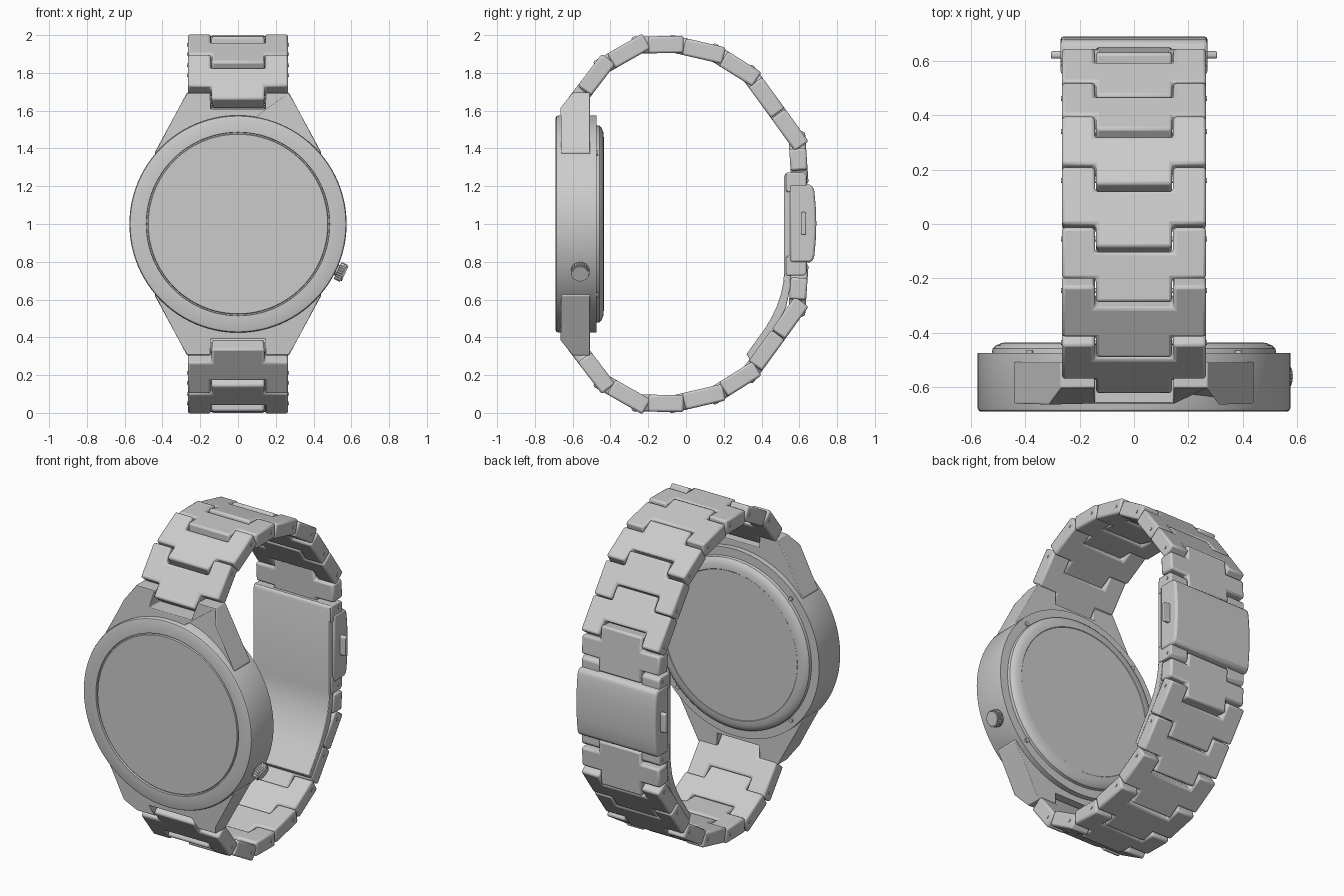
import bpy, bmesh, math
from mathutils import Vector, Matrix

if "Cube" in bpy.data.objects:
    bpy.data.objects.remove(bpy.data.objects["Cube"])

# All meshes are built around the watch centre, which sits at z = 1
X, Y, Z = Vector((1, 0, 0)), Vector((0, 1, 0)), Vector((0, 0, 1))


def finish(name, bm, bevel=0.0, mirror=False, segments=2):
    bmesh.ops.recalc_face_normals(bm, faces=bm.faces[:])
    me = bpy.data.meshes.new(name)
    bm.to_mesh(me)
    bm.free()
    ob = bpy.data.objects.new(name, me)
    ob.location = (0, 0, 1)
    bpy.context.collection.objects.link(ob)
    bpy.ops.object.select_all(action='DESELECT')
    ob.select_set(True)
    bpy.context.view_layer.objects.active = ob
    bpy.ops.object.shade_smooth_by_angle(angle=math.radians(32))
    if bevel:
        m = ob.modifiers.new("Bevel", 'BEVEL')
        m.width, m.segments = bevel, segments
        m.limit_method, m.angle_limit = 'ANGLE', math.radians(35)
    if mirror:
        m = ob.modifiers.new("Mirror", 'MIRROR')
        m.use_axis = (False, False, True)
        m.use_mirror_merge = False
    return ob


def prism(pts, origin, u, v, w, d0, d1, bm=None):
    """Extrude a 2D outline (u, v) along w from d0 to d1."""
    bm = bm or bmesh.new()
    o = Vector(origin)
    rings = [[bm.verts.new(o + a * u + b * v + d * w) for a, b in pts] for d in (d0, d1)]
    bm.faces.new(rings[0])
    bm.faces.new(rings[1][::-1])
    n = len(pts)
    for i in range(n):
        j = (i + 1) % n
        bm.faces.new((rings[0][i], rings[1][i], rings[1][j], rings[0][j]))
    return bm


def cylinder(bm, centre, axis, r, depth, seg=16):
    rot = Z.rotation_difference(axis).to_matrix().to_4x4()
    bmesh.ops.create_cone(bm, cap_ends=True, segments=seg, radius1=r, radius2=r,
                          depth=depth, matrix=Matrix.Translation(centre) @ rot)


def lathe(name, profile, seg=96):
    bm = bmesh.new()
    rings = []
    for r, y in profile:
        rings.append([bm.verts.new((r * math.cos(2 * math.pi * k / seg), y,
                                    r * math.sin(2 * math.pi * k / seg))) for k in range(seg)])
    for a, b in zip(rings, rings[1:]):
        for k in range(seg):
            j = (k + 1) % seg
            bm.faces.new((a[k], a[j], b[j], b[k]))
    bm.faces.new(rings[0])
    bm.faces.new(rings[-1])
    return finish(name, bm)


# Case: glass, groove, bezel, barrel and stepped back in one turned profile
lathe("case", [(.475, -.688), (.478, -.678), (.484, -.678), (.486, -.69), (.562, -.69),
               (.571, -.686), (.575, -.677), (.575, -.475), (.523, -.475), (.52, -.458),
               (.508, -.447), (.485, -.437), (.455, -.435), (.452, -.438)])

# Case back screws
bm = bmesh.new()
for sx in (-1, 1):
    for sz in (-1, 1):
        cylinder(bm, (sx * .385, -.475, sz * .375), Y, .013, .02)
finish("back_screws", bm)

# Lugs: tapered plate with a notch for the band, front edge sloped off
outline = [(-.38, .2), (-.44, .38), (-.27, .695), (-.145, .695), (-.145, .61),
           (.145, .61), (.145, .695), (.27, .695), (.44, .38), (.38, .2)]
bm = prism(outline, (0, 0, 0), X, Z, Y, -.66, -.508)
cut = bmesh.ops.bisect_plane(bm, geom=bm.verts[:] + bm.edges[:] + bm.faces[:],
                             plane_co=(0, -.66, .615), plane_no=(0, -.08, .06), clear_outer=True)
bmesh.ops.holes_fill(bm, edges=[e for e in bm.edges if e.is_boundary])
finish("lugs", bm, .008, mirror=True)

# Crown: knurled knob on a short stem, pointing down to the right
ang = math.radians(-25)
axis = Vector((math.cos(ang), 0, math.sin(ang)))
side = Y.cross(axis)
teeth = []
for k in range(48):
    r = .05 if k % 2 else .046
    a = 2 * math.pi * k / 48
    teeth.append((r * math.cos(a), r * math.sin(a)))
bm = prism(teeth, (0, -.56, 0), Y, side, axis, .582, .618)
cylinder(bm, Vector((0, -.56, 0)) + axis * .575, axis, .03, .06, 24)
cylinder(bm, Vector((0, -.56, 0)) + axis * .619, axis, .042, .012, 32)
finish("crown", bm)

# Band: hinge points (y, z) from the lug to the clasp, mirrored to the lower half
hinges = [(-.565, .67), (-.435, .84), (-.245, .948), (-.055, .95), (.16, .90),
          (.34, .787), (.462, .62), (.588, .445), (.602, .24)]
T = .135 + .005    # half width of the centre tongue
W = .265           # half width of the band
for i, (p, q) in enumerate(zip(hinges, hinges[1:])):
    a, b = Vector((0, *p)), Vector((0, *q))
    L = (b - a).length
    u = (b - a).normalized()
    n = X.cross(u)
    last = i == len(hinges) - 2
    ear, mid = (L - .045, L + .03) if last else (L + .042, L - .048)
    plan = [(-T, -.042), (T, -.042), (T, .045), (W, .045), (W, ear), (T + .004, ear),
            (T + .004, mid), (-T - .004, mid), (-T - .004, ear), (-W, ear), (-W, .045), (-T, .045)]
    finish(f"band_link_{i + 1}", prism(plan, a, X, u, n, -.045, .045), .012, mirror=True)

# Hinge pins showing at the band edges
bm = bmesh.new()
for y, z in hinges:
    cylinder(bm, (0, y, z), X, .009, .538, 12)
finish("hinge_pins", bm, mirror=True)

# Clasp: ears that hold the end links
bm = bmesh.new()
for x0, x1 in ((-W, -.145), (.145, W)):
    prism([(.53, .17), (.64, .17), (.64, .255), (.625, .272), (.53, .272)],
          (0, 0, 0), Y, Z, X, x0, x1, bm)
finish("clasp_ears", bm, .006, mirror=True)

# Clasp: folding blade running down the inside of the band
blade = [(.535, .272), (.525, .265), (.52, .25), (.52, -.25), (.515, -.31), (.503, -.37),
         (.483, -.43), (.455, -.49), (.42, -.55), (.38, -.605), (.32, -.69),
         (.345, -.725), (.41, -.645), (.48, -.54), (.53, -.44), (.553, -.33),
         (.557, -.2), (.557, .272)]
finish("clasp_blade", prism(blade, (0, 0, 0), Y, Z, X, -.26, .26), .004)

# Clasp: gently bulging outer cover
cover = [(.55, -.203), (.55, .208), (.655, .208), (.672, .198), (.68, .17), (.687, .09),
         (.69, .0025), (.687, -.085), (.68, -.165), (.672, -.193), (.655, -.203)]
finish("clasp_cover", prism(cover, (0, 0, 0), Y, Z, X, -.27, .27), .012)

# Clasp: push buttons on both sides
slot = [(.608, -.05), (.614, -.058), (.63, -.058), (.636, -.05),
        (.636, .055), (.63, .063), (.614, .063), (.608, .055)]
finish("clasp_buttons", prism(slot, (0, 0, 0), Y, Z, X, -.305, .305), .005)
